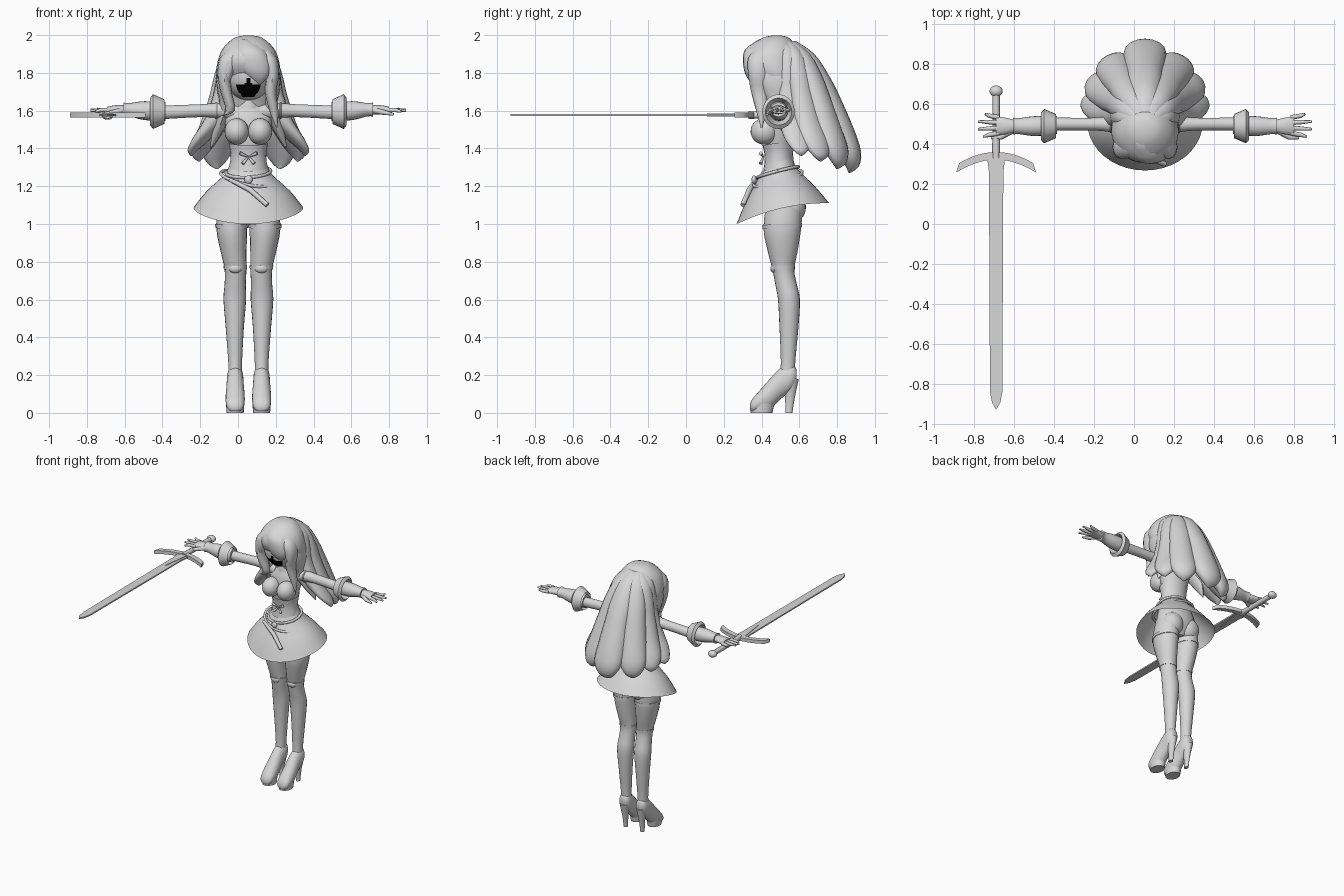
import bpy, bmesh, math
from mathutils import Vector

if "Cube" in bpy.data.objects:
    bpy.data.objects.remove(bpy.data.objects["Cube"])

CX = 0.055  # middle of the figure


def material(name, col):
    m = bpy.data.materials.new(name)
    m.use_nodes = True
    m.diffuse_color = (*col, 1)
    m.node_tree.nodes["Principled BSDF"].inputs["Base Color"].default_value = (*col, 1)
    return m


GREY = material("plain grey", (0.68, 0.68, 0.68))
BLACK = material("black", (0, 0, 0))


def finish(name, bm):
    bmesh.ops.recalc_face_normals(bm, faces=bm.faces)
    me = bpy.data.meshes.new(name)
    bm.to_mesh(me)
    bm.free()
    me.materials.append(GREY)
    ob = bpy.data.objects.new(name, me)
    bpy.context.collection.objects.link(ob)
    bpy.ops.object.select_all(action='DESELECT')
    ob.select_set(True)
    bpy.context.view_layer.objects.active = ob
    bpy.ops.object.shade_smooth_by_angle(angle=math.radians(45))
    return ob


def smooth_path(rings, steps):
    """Catmull-Rom interpolation of the ring list."""
    pts = [Vector(r) for r in rings]
    out = []
    for i in range(len(pts) - 1):
        p0, p1, p2, p3 = pts[max(i - 1, 0)], pts[i], pts[i + 1], pts[min(i + 2, len(pts) - 1)]
        for k in range(steps):
            t = k / steps
            out.append(p1 + (p2 - p0) * (t / 2) + (2 * p0 - 5 * p1 + 4 * p2 - p3) * (t * t / 2)
                       + (3 * p1 - p0 - 3 * p2 + p3) * (t ** 3 / 2))
    return out + [pts[-1]]


def loft(name, rings, axis="z", n=20, steps=3, cap=True, tilt=0, dip=0, yaw=0):
    """Elliptical rings (x, y, z, a, b) joined into a skin across the given axis."""
    bm = bmesh.new()
    u, v = {"z": ((1, 0, 0), (0, 1, 0)), "x": ((0, 1, 0), (0, 0, 1)), "y": ((1, 0, 0), (0, 0, 1))}[axis]
    u, v = Vector(u), Vector(v)
    if yaw:
        u, v = Vector((math.cos(yaw), math.sin(yaw), 0)), Vector((-math.sin(yaw), math.cos(yaw), 0))
    loops = []
    for r in smooth_path(rings, steps):
        c = Vector(r[:3])
        loop = []
        for i in range(n):
            w = 2 * math.pi * i / n
            p = c + u * (max(r[3], .001) * math.cos(w)) + v * (max(r[4], .001) * math.sin(w))
            dy = p.y - c.y
            p.z += tilt * dy - dip * dy * dy
            loop.append(bm.verts.new(p))
        loops.append(loop)
    for a, b in zip(loops, loops[1:]):
        for i in range(n):
            j = (i + 1) % n
            bm.faces.new((a[i], a[j], b[j], b[i]))
    if cap:
        bm.faces.new(loops[0])
        bm.faces.new(loops[-1])
    return finish(name, bm)


def ball(name, centre, size, seg=24):
    bm = bmesh.new()
    bmesh.ops.create_uvsphere(bm, u_segments=seg, v_segments=seg * 2 // 3, radius=1)
    for vert in bm.verts:
        vert.co = Vector(centre) + Vector(a * b for a, b in zip(vert.co, size))
    return finish(name, bm)


def tube(name, pts, radii, n=8):
    """Round tapering tube along a path."""
    cu = bpy.data.curves.new(name, 'CURVE')
    cu.dimensions = '3D'
    cu.bevel_depth, cu.bevel_resolution, cu.use_fill_caps = 1, n // 4, True
    sp = cu.splines.new('POLY')
    sp.points.add(len(pts) - 1)
    for p, co, r in zip(sp.points, pts, radii):
        p.co, p.radius = (*co, 1), r
    cu.materials.append(GREY)
    ob = bpy.data.objects.new(name, cu)
    bpy.context.collection.objects.link(ob)
    return ob


def plate(name, outline, z, thick):
    """Flat outline (x, y) with thickness in z."""
    bm = bmesh.new()
    f = bm.faces.new([bm.verts.new((x, y, z - thick / 2)) for x, y in outline])
    top = bmesh.ops.extrude_face_region(bm, geom=[f])["geom"]
    bmesh.ops.translate(bm, verts=[e for e in top if isinstance(e, bmesh.types.BMVert)], vec=(0, 0, thick))
    return finish(name, bm)


# Torso, neck and hips
loft("torso", [(CX, .53, 1.02, .05, .05), (CX, .525, 1.1, .15, .1), (CX, .515, 1.2, .14, .1),
               (CX, .495, 1.36, .088, .068), (CX, .495, 1.46, .105, .08), (CX, .5, 1.56, .125, .075),
               (CX, .5, 1.62, .085, .055), (CX, .49, 1.65, .035, .035), (CX, .48, 1.74, .033, .033)])
loft("collar", [(CX, .49, 1.625, .06, .055), (CX, .485, 1.67, .042, .042)], cap=False, tilt=.3)
loft("corset", [(CX, .49, 1.27, .105, .085), (CX, .492, 1.36, .094, .075), (CX, .49, 1.43, .105, .085)],
     cap=False, tilt=.15)
# Skirt with a curved hem, belts and dagger
loft("skirt", [(CX, .485, 1.3, .095, .085), (CX, .49, 1.25, .135, .12), (CX, .5, 1.17, .222, .187),
               (CX, .513, 1.085, .29, .245)], n=40, cap=False, tilt=.225, dip=.5)
for rx, ry, z, lean in ((.118, .108, 1.275, .05), (.146, .128, 1.24, -.2)):
    tube("belt", [(CX + rx * math.cos(a), .487 + ry * math.sin(a),
                   z + .26 * ry * math.sin(a) + lean * rx * math.cos(a))
                  for a in [k * math.pi / 16 for k in range(33)]], [.009] * 33)
tube("dagger", [(CX - .1, .37, 1.235), (CX + .01, .335, 1.18), (CX + .1, .3, 1.1)], [.01, .015, .013])
ball("belt_buckle", (CX, .36, 1.235), (.022, .013, .022))

for s, side in ((1, "left"), (-1, "right")):
    X = lambda d: CX + s * d
    # Bust, seat and corset bow
    ball(side + "_bust", (X(.062), .415, 1.49), (.064, .073, .07))
    ball(side + "_seat", (X(.07), .56, 1.09), (.08, .075, .085))
    for dx, z in ((.045, 1.375), (.03, 1.32)):
        tube(side + "_bow_end", [(X(0), .41, 1.355), (X(dx), .395, z)], [.004, .01])
    # Leg, shoe and bands
    loft(side + "_leg", [(X(.08), .525, 1.13, .075, .095), (X(.088), .51, .98, .082, .1),
                         (X(.078), .512, .85, .068, .078), (X(.068), .515, .76, .058, .058),
                         (X(.07), .53, .68, .056, .057), (X(.072), .545, .6, .06, .058),
                         (X(.072), .545, .45, .048, .05), (X(.07), .54, .26, .036, .038),
                         (X(.07), .535, .17, .036, .045)])
    loft(side + "_garter", [(X(.088), .51, 1.0, .088, .104), (X(.088), .51, .98, .087, .104)], tilt=.05)
    loft(side + "_knee_band", [(X(.069), .513, .78, .063, .064), (X(.069), .514, .76, .061, .062)])
    ball(side + "_knee_cap", (X(.069), .467, .765), (.035, .02, .025))
    loft(side + "_shoe", [(X(.07), .585, .2, .025, .03), (X(.07), .56, .19, .042, .07),
                          (X(.07), .5, .155, .045, .082), (X(.07), .44, .095, .05, .08),
                          (X(.07), .385, .058, .05, .055), (X(.07), .35, .038, .04, .034),
                          (X(.07), .338, .03, .012, .012)], axis="y")
    loft(side + "_sole", [(X(.07), .4, 0, .045, .058), (X(.07), .405, .05, .049, .063)])
    loft(side + "_heel", [(X(.07), .545, 0, .014, .018), (X(.07), .55, .08, .018, .026),
                          (X(.07), .555, .18, .036, .042)])
    # Arm, flared cuff and sleeve
    loft(side + "_arm", [(X(.06), .5, 1.59, .055, .045), (X(.14), .5, 1.6, .045, .042),
                         (X(.25), .5, 1.6, .032, .034), (X(.47), .5, 1.59, .033, .036)], axis="x")
    loft(side + "_cuff", [(X(.445), .49, 1.595, .06, .065), (X(.505), .49, 1.595, .086, .092),
                          (X(.52), .49, 1.595, .07, .072), (X(.46), .49, 1.595, .045, .05)],
         axis="x", steps=1, cap=False)
    loft(side + "_sleeve", [(X(.44), .495, 1.595, .045, .05), (X(.55), .49, 1.6, .05, .05),
                            (X(.63), .49, 1.605, .04, .035), (X(.66), .49, 1.605, .042, .038)], axis="x")
    tube(side + "_shoulder_band", [(X(.17), .5 + .041 * math.cos(k * math.pi / 8),
                                    1.6 + .041 * math.sin(k * math.pi / 8)) for k in range(17)], [.005] * 17)
    # Hand with spread fingers
    loft(side + "_hand", [(X(.64), .49, 1.605, .028, .024), (X(.7), .49, 1.605, .042, .024),
                          (X(.745), .493, 1.603, .046, .018)], axis="x")
    for k in range(4):
        y, reach = .455 + .026 * k, (.81, .835, .835, .8)[k]
        yt = y + (k - 1.5) * .012
        tube(side + "_finger", [(X(.73), y, 1.603), (X(.78), (y + yt) / 2, 1.603), (X(reach), yt, 1.595 + .005 * k)],
             [.012, .011, .006])
    tube(side + "_thumb", [(X(.67), .465, 1.6), (X(.72), .435, 1.59), (X(.77), .43, 1.58)], [.016, .013, .006])
    # Hair strands framing the face
    loft(side + "_front_lock", [(X(.07), .4, 1.95, .01, .01), (X(.105), .39, 1.88, .045, .06),
                                (X(.128), .385, 1.79, .035, .055), (X(.118), .39, 1.7, .03, .045),
                                (X(.115 + .02 * s), .4, 1.6, .024, .028),
                                (X(.15), .4, 1.51 + .03 * (1 - s), .003, .004)], n=12)
    loft(side + "_side_lock", [(X(.1), .47, 1.9, .04, .08), (X(.135), .48, 1.76, .035, .09),
                               (X(.12), .51, 1.62, .035, .07), (X(.16), .55, 1.5, .03, .05),
                               (X(.2), .57, 1.4, .003, .004)], n=12)

# Head with the dark open mouth area
face = ball("face", (CX, .455, 1.79), (.125, .125, .135), 72).data
face.materials.append(BLACK)
for p in face.polygons:
    x, y, z = abs(p.center.x - CX), p.center.y, p.center.z
    if y < .45 and z > 1.675 and x < .062 - max(0, 1.715 - z) * .7 and z < max(1.735, 1.78 - x * 2.2):
        p.material_index = 1

# Scalp hair, parted fringe and band
loft("hair_cap", [(CX, .48, 1.998, .02, .02), (CX, .475, 1.985, .075, .07), (CX, .46, 1.93, .135, .13),
                  (CX, .455, 1.86, .163, .15), (CX, .475, 1.79, .168, .135), (CX, .52, 1.7, .145, .1),
                  (CX, .53, 1.6, .11, .07)], n=28)
loft("fringe_large", [(CX - .02, .43, 1.98, .03, .04), (CX + .01, .375, 1.92, .08, .065),
                      (CX + .03, .348, 1.84, .085, .045), (CX + .05, .35, 1.78, .055, .03),
                      (CX + .06, .355, 1.74, .004, .004)], n=16)
loft("fringe_small", [(CX - .03, .43, 1.97, .03, .04), (CX - .085, .385, 1.9, .045, .05),
                      (CX - .11, .365, 1.8, .03, .035), (CX - .115, .37, 1.72, .004, .004)], n=16)
tube("hair_band", [(CX + .15 * math.cos(a), .47, 1.85 + .142 * math.sin(a))
                   for a in [k * math.pi / 12 for k in range(13)]], [.007] * 13)

# Long back hair as a fan of locks: angle from the back, reach, pinch at mid height, tip height
for deg, reach, pinch, tip in ((0, 1, 0, 1.27), (29, .94, .06, 1.29), (51, .92, .24, 1.33), (70, .88, .42, 1.36)):
    for s in ((1, -1) if deg else (1,)):
        a = math.radians(deg) * s
        rings = []
        for t, r, wide, deep in ((0, .05, .03, .03), (.1, .12, .065, .06), (.27, .19, .085, .07),
                                 (.44, .245, .09, .075), (.67, .305, .105, .085), (.84, .362, .105, .065),
                                 (.95, .38, .06, .035), (1, .365, .004, .004)):
            d = r * (reach * t + 1 - t) * (1 - pinch * math.sin(math.pi * t))
            k = 1 - deg / 230
            rings.append((CX + math.sin(a) * d, .5 + math.cos(a) * d, 1.97 + (tip - 1.97) * t, wide * k, deep * k))
        loft("back_lock", rings, n=16, yaw=-a)

# Sword lying forward under the right hand
SX, SZ = -.69, 1.577
half = [(.047, .345), (.036, .26), (.031, -.84), (.02, -.895), (0, -.93)]
plate("sword_blade", [(SX + x, y) for x, y in half] + [(SX - x, y) for x, y in half[-2::-1]], SZ, .01)
plate("sword_blade_base", [(SX + .03, .33), (SX - .03, .33), (SX, .11)], SZ, .018)
arc = [k / 6 for k in range(-6, 7)]
plate("sword_guard", [(SX + .185 * t, .36 - .055 * t * t) for t in arc]
      + [(SX + .2 * t, .325 - .055 * t * t - .012 * abs(t)) for t in reversed(arc)], SZ, .025)
tube("sword_grip", [(SX, .33, SZ), (SX, .66, SZ)], [.02, .018])
ball("sword_pommel", (SX, .665, SZ), (.033, .028, .025))
